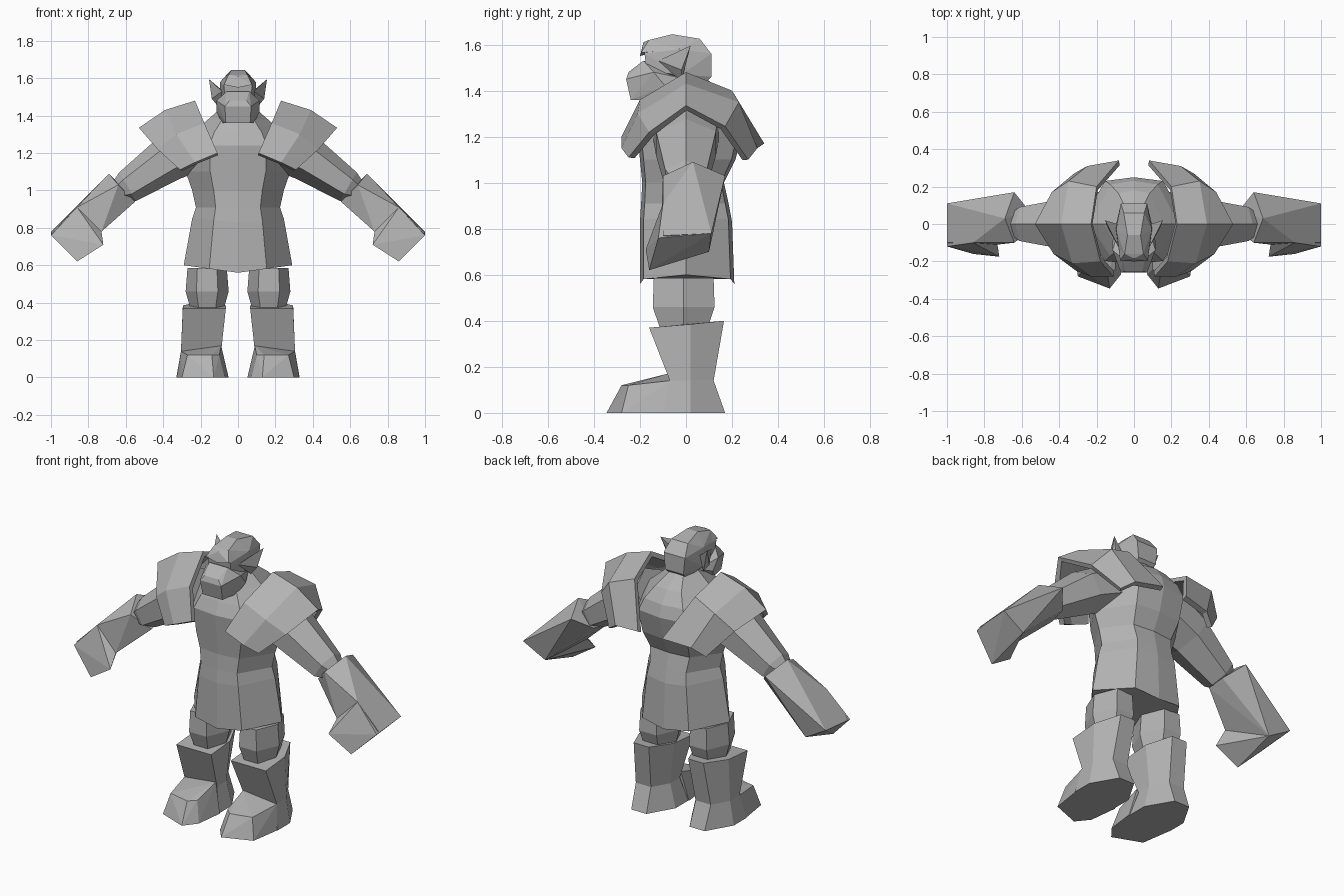
import bpy
import bmesh
import math
from mathutils import Vector

default_cube = bpy.data.objects.get("Cube")
if default_cube:
    bpy.data.objects.remove(default_cube, do_unlink=True)

# One plain grey for the whole figure
GREY = (0.45, 0.45, 0.45, 1.0)
grey = bpy.data.materials.new("stone_grey")
grey.use_nodes = True
grey.diffuse_color = GREY
grey.node_tree.nodes["Principled BSDF"].inputs["Base Color"].default_value = GREY


def finish(name, bm, paired=False):
    """Turn a bmesh into a flat shaded object, mirrored across x if it is one of a pair."""
    bmesh.ops.recalc_face_normals(bm, faces=bm.faces)
    mesh = bpy.data.meshes.new(name)
    bm.to_mesh(mesh)
    bm.free()
    mesh.materials.append(grey)
    part = bpy.data.objects.new(name, mesh)
    bpy.context.collection.objects.link(part)
    if paired:
        mirror = part.modifiers.new("Mirror", 'MIRROR')
        mirror.use_mirror_merge = False
    return part


def hull(name, points, paired=False, symmetric=False):
    """Faceted solid wrapped around a few corner points."""
    bm = bmesh.new()
    for x, y, z in points:
        bm.verts.new((x, y, z))
        if symmetric and x:
            bm.verts.new((-x, y, z))
    bmesh.ops.convex_hull(bm, input=bm.verts)
    loose = [v for v in bm.verts if not v.link_faces]
    bmesh.ops.delete(bm, geom=loose, context='VERTS')
    bmesh.ops.dissolve_limit(bm, angle_limit=math.radians(2), verts=bm.verts, edges=bm.edges)
    return finish(name, bm, paired)


def loft(name, rings, paired=False, closed=True):
    """Skin a row of matching rings; closed rings also get end caps."""
    bm = bmesh.new()
    rows = [[bm.verts.new(p) for p in ring] for ring in rings]
    count = len(rows[0])
    for lower, upper in zip(rows, rows[1:]):
        for i in range(count if closed else count - 1):
            j = (i + 1) % count
            bm.faces.new((lower[i], lower[j], upper[j], upper[i]))
    if closed:
        bm.faces.new(rows[0])
        bm.faces.new(rows[-1])
    return finish(name, bm, paired)


def oval(center, u, v, sides, turn=0.0):
    """Ring of points around a center, spanned by the half axes u and v."""
    center, u, v = Vector(center), Vector(u), Vector(v)
    angles = [turn + math.tau * i / sides for i in range(sides)]
    return [center + u * math.cos(a) + v * math.sin(a) for a in angles]


def body_ring(z, half, front, back, lift=0.0):
    """Eight sided ring, raised by lift at the flanks."""
    ring = []
    for side, depth in ((0, -1), (.53, -.92), (1, 0), (.53, .92),
                        (0, 1), (-.53, .92), (-1, 0), (-.53, -.92)):
        y = depth * (front if depth < 0 else back)
        ring.append((side * half, y, z + lift * abs(side)))
    return ring


# Torso and tunic skirt
loft("torso", [
    body_ring(.56, .29, .20, .21, .04),
    body_ring(.83, .245, .20, .20, .02),
    body_ring(.91, .225, .195, .185),
    body_ring(1.0, .245, .19, .165),
    body_ring(1.1, .28, .20, .215),
    body_ring(1.24, .29, .215, .25),
    body_ring(1.31, .24, .185, .23),
    body_ring(1.38, .16, .15, .18),
    body_ring(1.45, .08, .10, .09),
])

# Skull, muzzle, brow and ears
hull("skull", [
    (.05, -.16, 1.62), (.035, -.06, 1.645), (.055, .06, 1.625),
    (.075, -.18, 1.56), (.095, -.03, 1.58), (.07, .11, 1.56),
    (.1, -.02, 1.47), (.06, .11, 1.46), (.05, .07, 1.42), (.07, -.17, 1.48),
], symmetric=True)
hull("muzzle", [
    (.045, -.25, 1.48), (.07, -.26, 1.45), (.065, -.24, 1.36),
    (.115, -.14, 1.48), (.115, -.09, 1.42), (.085, -.13, 1.36),
    (.06, -.185, 1.53), (.07, 0, 1.45),
], symmetric=True)
hull("brow", [
    (0, -.2, 1.55), (0, -.185, 1.61), (.075, -.195, 1.565), (.08, -.13, 1.57), (.05, -.16, 1.62),
], symmetric=True)
hull("ears", [
    (.085, -.12, 1.53), (.155, .02, 1.595), (.14, -.02, 1.49),
    (.09, .0, 1.54), (.1, -.02, 1.44),
], paired=True)

# Upper arms, hexagonal and tapering down to the elbow
ACROSS = Vector((0, 1, 0))
RISE = Vector((.5, 0, .85))


def arm_ring(x, z, depth, height):
    return oval((x, 0, z), ACROSS * depth, RISE * height, 6, math.radians(30))


loft("upper_arms", [
    arm_ring(.2, 1.25, .165, .14),
    arm_ring(.37, 1.17, .15, .125),
    arm_ring(.59, 1.02, .105, .09),
    arm_ring(.63, 1.0, .075, .065),
    arm_ring(.7, .95, .06, .055),
], paired=True)

# Heavy forearms with blocky fists
hull("forearms", [
    (.69, .03, 1.09), (.64, .17, 1.03), (.56, .07, .96), (.64, -.1, 1.03), (.55, -.03, .94),
    (.86, -.1, .91), (1, -.1, .77), (1, .11, .78), (.86, .1, .7), (.73, -.11, .78),
], paired=True)
hull("fists", [
    (.86, -.1, .91), (1, -.12, .76), (.86, -.16, .62), (.72, -.175, .71),
    (.73, -.11, .78), (.86, .1, .7), (1, .11, .78),
], paired=True)

# Arched shoulder pads: inner, ridge and outer rims, front to back
pads = loft("shoulder_pads", [
    [(.11, -.28, 1.2), (.18, -.2, 1.36), (.23, 0, 1.48), (.2, .2, 1.4), (.08, .34, 1.17)],
    [(.23, -.28, 1.15), (.33, -.21, 1.3), (.39, 0, 1.43), (.35, .23, 1.35), (.25, .31, 1.15)],
    [(.31, -.25, 1.11), (.43, -.16, 1.22), (.53, 0, 1.335), (.44, .17, 1.245), (.32, .27, 1.1)],
], paired=True, closed=False)
if sum((p.normal.z for p in pads.data.polygons)) < 0:
    pads.data.flip_normals()
shell = pads.modifiers.new("Thickness", 'SOLIDIFY')
shell.thickness = .03
shell.offset = -1

# Thighs, pinched in where they enter the boots
loft("thighs", [
    oval((.165, -.01, z), (half, 0, 0), (0, depth, 0), 6)
    for z, half, depth in ((.585, .105, .15), (.46, .115, .155), (.37, .09, .12), (.32, .08, .11))
], paired=True)


def boot_ring(inner, outer, front, back, z, tilt=0.0):
    """Six sided boot section, rising by tilt towards the heel."""
    middle = (inner + outer) / 2
    return [(inner, front, z), (outer, front, z), (outer, .02, z + tilt / 2),
            (middle + .05, back, z + tilt), (middle - .05, back, z + tilt),
            (inner, .02, z + tilt / 2)]


# Boot shafts and feet
loft("boot_shafts", [
    boot_ring(.055, .33, -.1, .17, 0),
    boot_ring(.09, .305, -.07, .12, .14),
    boot_ring(.065, .295, -.16, .165, .37, .03),
], paired=True)
hull("feet", [
    (.05, -.1, 0), (.33, -.08, 0), (.13, -.345, 0), (.3, -.28, 0), (.07, -.27, 0),
    (.1, -.24, .12), (.14, -.28, .12), (.27, -.25, .12), (.09, -.08, .17), (.305, -.07, .14),
], paired=True)
